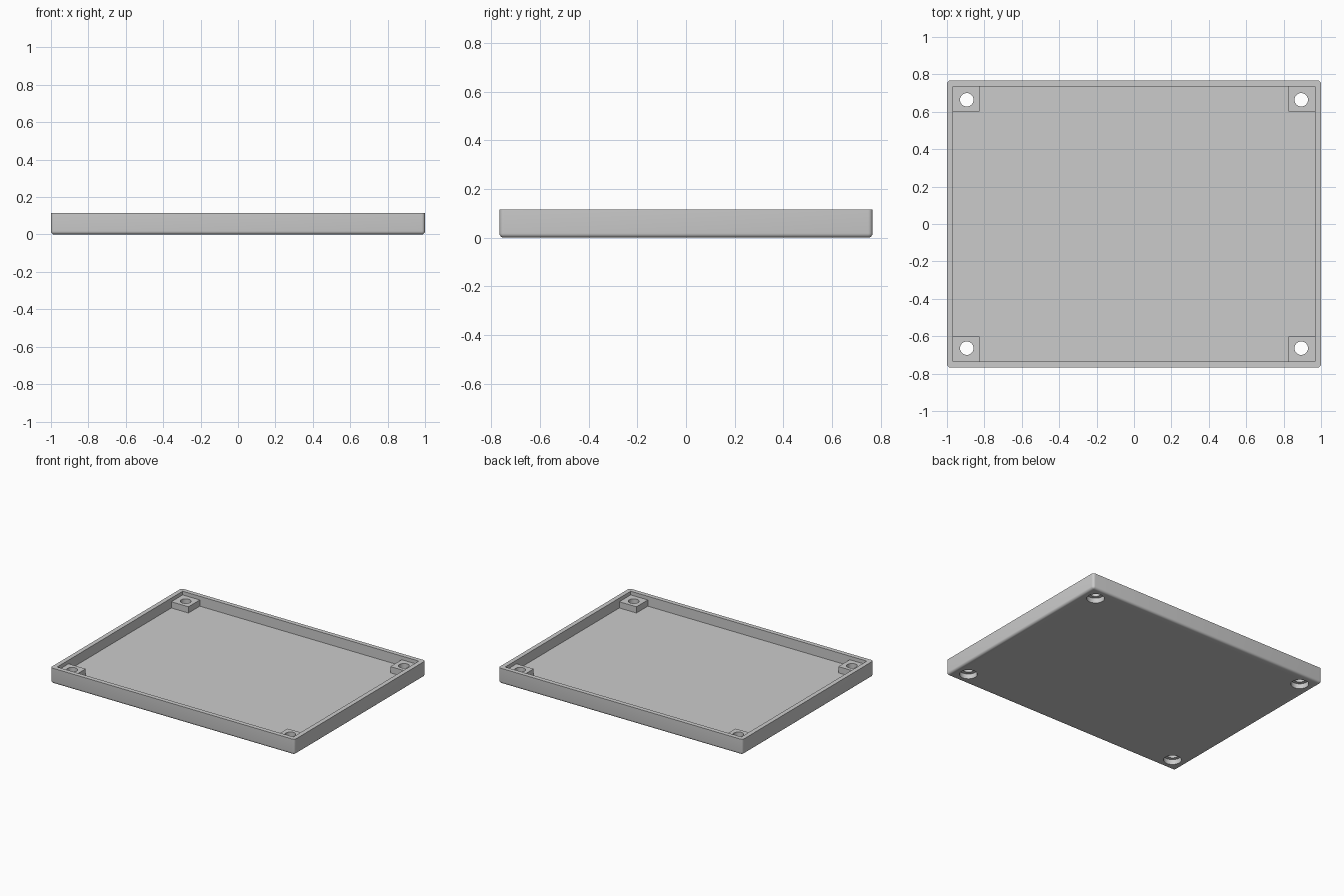
import bpy, bmesh, math
from mathutils import Matrix, Vector

cube = bpy.data.objects.get("Cube")
if cube:
    bpy.data.objects.remove(cube, do_unlink=True)

HX, HY, HEIGHT = 1.0, 0.767, 0.115
WALL, FLOOR, POST_TOP = 0.033, 0.042, 0.088
HOLE_X, HOLE_Y = 0.894, 0.664
CORNERS = [(sx, sy) for sx in (-1, 1) for sy in (-1, 1)]

grey = bpy.data.materials.new("light grey")
grey.use_nodes = True
grey.diffuse_color = (0.6, 0.6, 0.6, 1)
grey.node_tree.nodes["Principled BSDF"].inputs["Base Color"].default_value = (0.6, 0.6, 0.6, 1)


def add_box(bm, lo, hi):
    lo, hi = Vector(lo), Vector(hi)
    matrix = Matrix.Translation((lo + hi) / 2) @ Matrix.Diagonal((*(hi - lo), 1))
    bmesh.ops.create_cube(bm, size=1, matrix=matrix)


def finish(name, bm):
    mesh = bpy.data.meshes.new(name)
    bm.to_mesh(mesh)
    bm.free()
    mesh.materials.append(grey)
    obj = bpy.data.objects.new(name, mesh)
    bpy.context.collection.objects.link(obj)
    return obj


def combine(target, tool, operation):
    mod = target.modifiers.new(tool.name, 'BOOLEAN')
    mod.operation, mod.object, mod.solver = operation, tool, 'EXACT'
    bpy.ops.object.select_all(action='DESELECT')
    bpy.context.view_layer.objects.active = target
    target.select_set(True)
    bpy.ops.object.modifier_apply(modifier=mod.name)
    bpy.data.objects.remove(tool, do_unlink=True)


def corner_bores(name, radius, bottom, top):
    bm = bmesh.new()
    for sx, sy in CORNERS:
        place = Matrix.Translation((sx * HOLE_X, sy * HOLE_Y, (bottom + top) / 2))
        bmesh.ops.create_cone(bm, cap_ends=True, segments=48, radius1=radius,
                              radius2=radius, depth=top - bottom, matrix=place)
    return finish(name, bm)


# Tray shell, rounded on its upright corners and lower rim
bm = bmesh.new()
add_box(bm, (-HX, -HY, 0), (HX, HY, HEIGHT))
rounded = [e for e in bm.edges if min(v.co.z for v in e.verts) < 0.01]
bmesh.ops.bevel(bm, geom=rounded, offset=0.018, segments=5, profile=0.5, affect='EDGES')
tray = finish("tray", bm)

# Open interior
bm = bmesh.new()
add_box(bm, (WALL - HX, WALL - HY, FLOOR), (HX - WALL, HY - WALL, HEIGHT + 0.1))
combine(tray, finish("interior_cutter", bm), 'DIFFERENCE')

# Square screw posts joined into the corners
bm = bmesh.new()
for sx, sy in CORNERS:
    xs = sorted((sx * 0.827, sx * (HX - WALL / 2)))
    ys = sorted((sy * 0.601, sy * (HY - WALL / 2)))
    add_box(bm, (xs[0], ys[0], FLOOR / 2), (xs[1], ys[1], POST_TOP))
combine(tray, finish("corner_posts", bm), 'UNION')

# Screw holes and the wider recesses under them
combine(tray, corner_bores("screw_holes", 0.036, -0.1, 0.2), 'DIFFERENCE')
combine(tray, corner_bores("screw_head_recesses", 0.06, -0.1, 0.037), 'DIFFERENCE')

bpy.ops.object.shade_smooth_by_angle(angle=math.radians(30))
